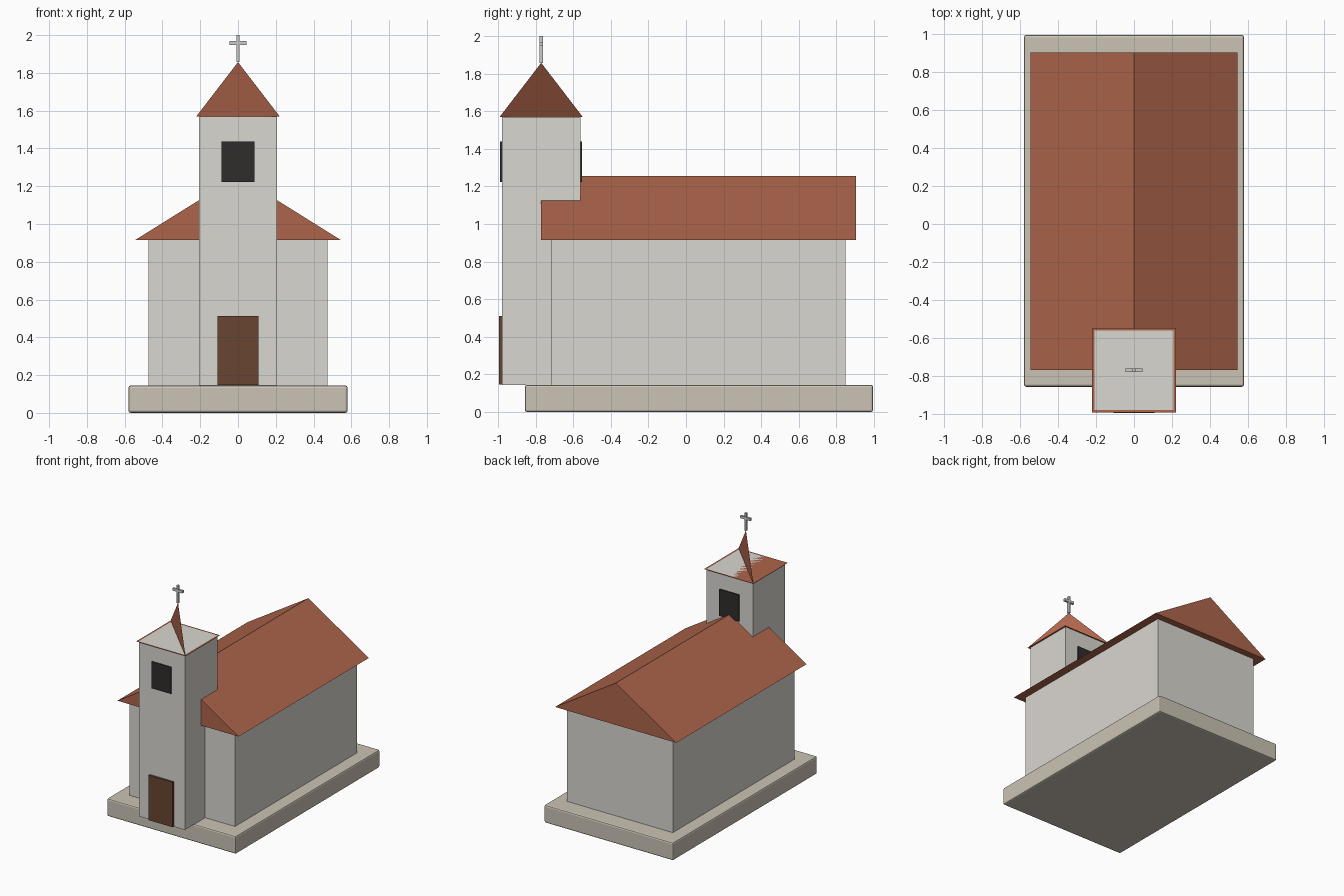
import bpy

if "Cube" in bpy.data.objects:
    bpy.data.objects.remove(bpy.data.objects["Cube"])


def material(name, rgb):
    m = bpy.data.materials.new(name)
    m.diffuse_color = (*rgb, 1)
    m.use_nodes = True
    m.node_tree.nodes["Principled BSDF"].inputs["Base Color"].default_value = m.diffuse_color
    return m


STONE = material("stone", (0.60, 0.55, 0.46))
PLASTER = material("plaster", (0.70, 0.68, 0.63))
TILE = material("tile", (0.42, 0.13, 0.07))
WOOD = material("wood", (0.14, 0.06, 0.03))
DARK = material("dark", (0.03, 0.027, 0.024))


def mesh(name, verts, faces, mat=None):
    me = bpy.data.meshes.new(name)
    me.from_pydata(verts, [], faces)
    ob = bpy.data.objects.new(name, me)
    bpy.context.collection.objects.link(ob)
    if mat:
        me.materials.append(mat)
    return ob


def box(name, xw, y0, y1, z0, z1, mat=None):
    """Box centred on x = 0 with half width xw."""
    v = [(x, y, z) for z in (z0, z1)
         for x, y in ((-xw, y0), (xw, y0), (xw, y1), (-xw, y1))]
    f = [(3, 2, 1, 0), (4, 5, 6, 7)]
    f += [(i, (i + 1) % 4, (i + 1) % 4 + 4, i + 4) for i in range(4)]
    return mesh(name, v, f, mat)


# plinth with softened edges
base = box("base", 0.58, -0.857, 0.995, 0, 0.145, STONE)
bevel = base.modifiers.new("bevel", 'BEVEL')
bevel.width = 0.012
bevel.segments = 2

# main hall and its gabled roof
box("nave", 0.475, -0.717, 0.848, 0.145, 0.915, PLASTER)
w, z0, z1 = 0.545, 0.915, 1.255
rv = [p for y in (-0.77, 0.903) for p in ((-w, y, z0), (w, y, z0), (0, y, z1))]
mesh("nave_roof", rv, [(0, 1, 2), (5, 4, 3), (0, 3, 4, 1), (1, 4, 5, 2), (2, 5, 3, 0)], TILE)

# bell tower
TY, TZ = -0.77, 1.568
box("tower", 0.207, TY - 0.208, TY + 0.208, 0.145, TZ, PLASTER)

# open spire: flat eave sheet plus one upright diagonal triangle
s = 0.222
mesh("spire", [(-s, TY - s, TZ), (s, TY - s, TZ), (s, TY + s, TZ), (-s, TY + s, TZ), (0, TY, 1.857)],
     [(3, 2, 1, 0), (1, 3, 4)], TILE)

# door and belfry openings, front and back
box("door", 0.108, -0.995, -0.97, 0.147, 0.512, WOOD)
box("belfry_window_front", 0.088, -0.988, -0.97, 1.222, 1.438, DARK)
box("belfry_window_back", 0.088, -0.57, -0.552, 1.222, 1.438, DARK)

# cross on the spire
box("cross_post", 0.008, TY - 0.01, TY + 0.01, 1.857, 2.0)
box("cross_arm", 0.045, TY - 0.009, TY + 0.009, 1.948, 1.968)
